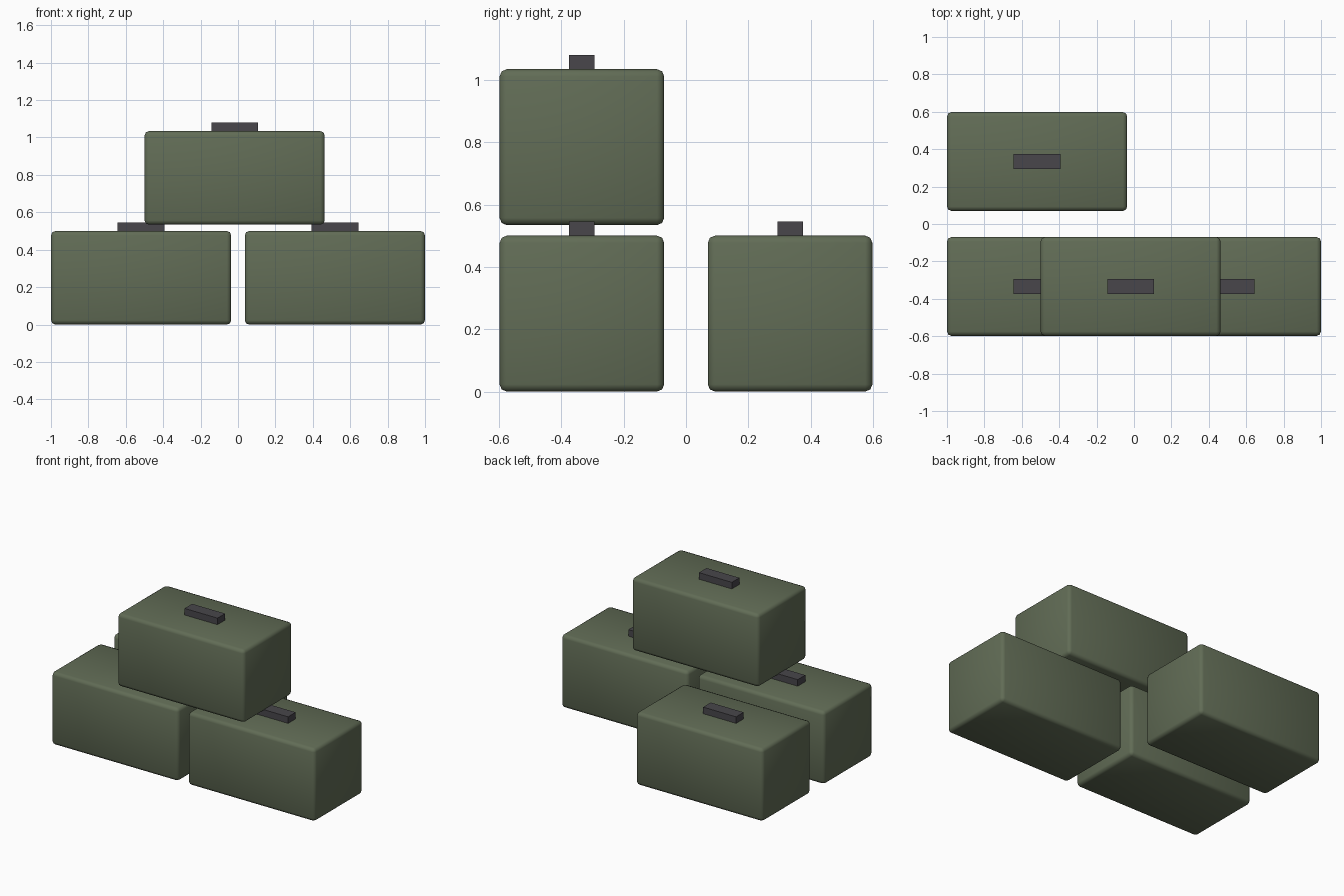
import bpy
from mathutils import Vector

default = bpy.data.objects.get("Cube")
if default:
    bpy.data.objects.remove(default, do_unlink=True)


def material(name, color):
    mat = bpy.data.materials.new(name)
    mat.use_nodes = True
    mat.diffuse_color = color
    bsdf = next(n for n in mat.node_tree.nodes if n.type == 'BSDF_PRINCIPLED')
    bsdf.inputs["Base Color"].default_value = color
    return mat


olive = material("olive green", (0.12, 0.15, 0.092, 1))
charcoal = material("charcoal grey", (0.065, 0.061, 0.07, 1))

CRATE = Vector((0.963, 0.528, 0.5))
HANDLE = Vector((0.25, 0.082, 0.05))


def block(name, size, base, mat):
    """Box whose underside is centred on the base point."""
    centre = Vector(base) + Vector((0, 0, size.z / 2))
    bpy.ops.mesh.primitive_cube_add(size=1, location=centre)
    obj = bpy.context.object
    obj.name = name
    for v in obj.data.vertices:
        v.co = Vector(a * b for a, b in zip(v.co, size))
    obj.data.materials.append(mat)
    return obj


def crate(label, x, y, z):
    # Softly rounded body, shaded smooth across its bevels
    body = block(label + "_crate", CRATE, (x, y, z), olive)
    bevel = body.modifiers.new("rounded_edges", 'BEVEL')
    bevel.width = 0.023
    bevel.segments = 2
    bpy.ops.object.shade_smooth()
    # Plain bar handle, slightly sunk into the lid
    block(label + "_handle", HANDLE, (x, y, z + CRATE.z - 0.005), charcoal)


# Three crates on the ground and one stacked across the front pair
SIDE, DEPTH = 0.518, 0.334
crate("front_right", -SIDE, -DEPTH, 0)
crate("front_left", SIDE, -DEPTH, 0)
crate("back_right", -SIDE, DEPTH, 0)
crate("stacked", -0.018, -DEPTH, 0.534)
